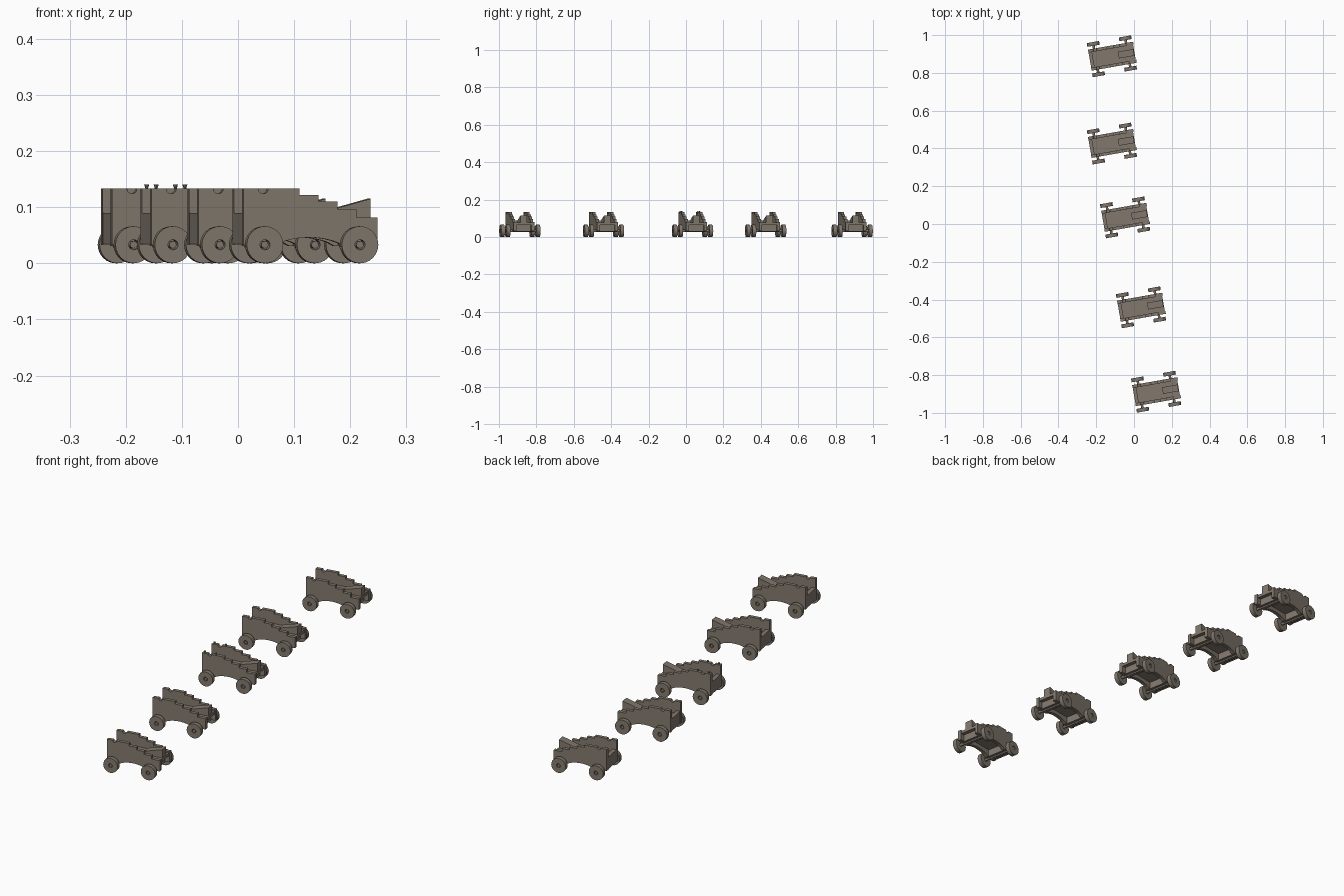
import bpy, bmesh, math
from mathutils import Matrix

if "Cube" in bpy.data.objects:
    bpy.data.objects.remove(bpy.data.objects["Cube"])

wood = bpy.data.materials.new("weathered grey brown")
wood.diffuse_color = (0.225, 0.19, 0.155, 1)
wood.use_nodes = True
wood.node_tree.nodes["Principled BSDF"].inputs["Base Color"].default_value = wood.diffuse_color


def finish(bm, name):
    bmesh.ops.recalc_face_normals(bm, faces=bm.faces)
    me = bpy.data.meshes.new(name)
    bm.to_mesh(me)
    bm.free()
    me.materials.append(wood)
    return me


def slab(name, profile, y0, y1):
    """Extrude an x/z profile from y0 to y1."""
    bm = bmesh.new()
    f = bm.faces.new([bm.verts.new((x, y0, z)) for x, z in profile])
    ext = bmesh.ops.extrude_face_region(bm, geom=[f])["geom"]
    bmesh.ops.translate(bm, vec=(0, y1 - y0, 0),
                        verts=[v for v in ext if isinstance(v, bmesh.types.BMVert)])
    return finish(bm, name)


def box(name, x0, x1, y, z0, z1):
    return slab(name, [(x0, z0), (x1, z0), (x1, z1), (x0, z1)], -y, y)


def cone(name, r1, r2, depth, seg, mat=Matrix()):
    bm = bmesh.new()
    bmesh.ops.create_cone(bm, cap_ends=True, segments=seg, radius1=r1,
                          radius2=r2, depth=depth, matrix=mat)
    return finish(bm, name)


def wheel_mesh(outer, inner, thick, seg):
    """Flat disc wheel with a round hub hole, axis along y."""
    bm = bmesh.new()
    t = thick / 2
    section = [(inner, -t), (outer, -t), (outer, t), (inner, t)]
    rings = [[bm.verts.new((r * math.cos(a), y, r * math.sin(a))) for r, y in section]
             for a in (2 * math.pi * i / seg for i in range(seg))]
    for i in range(seg):
        a, b = rings[i], rings[(i + 1) % seg]
        for j in range(4):
            k = (j + 1) % 4
            bm.faces.new((a[j], a[k], b[k], b[j]))
    return finish(bm, "wheel")


# Cheek outline: arch below, steps to the rear, trunnion notch on top
HALF, THICK = 0.0565, 0.016
NOTCH = -0.083
outline = [(-0.119, 0.033)]
for i in range(13):
    u = -1 + i / 6
    outline.append((0.062 * u, 0.031 + 0.015 * (1 - u * u) ** 0.8))
outline += [(0.124, 0.033), (0.124, 0.082)]
for x, low, high in [(0.086, 0.082, 0.097), (0.051, 0.097, 0.110),
                     (0.017, 0.110, 0.122), (-0.0175, 0.122, 0.133)]:
    outline += [(x, low), (x, high)]
for i in range(9):
    a = math.pi * i / 8
    outline.append((NOTCH + 0.009 * math.cos(a), 0.133 - 0.009 * math.sin(a)))
outline.append((-0.119, 0.133))

INNER = HALF - THICK
lay_y = Matrix.Rotation(math.pi / 2, 4, 'X')
cheeks = [slab("cheek", outline, s * HALF, s * INNER) for s in (-1, 1)]
bed = box("bed", -0.117, 0.121, INNER, 0.064, 0.077)
transom = box("front_transom", -0.1185, -0.100, INNER, 0.035, 0.090)
quoin = slab("quoin_wedge", [(0.035, 0.077), (0.118, 0.077), (0.118, 0.115),
                             (0.035, 0.092)], -0.018, 0.018)
beam = box("axle_beam", -0.017, 0.017, 0.055, 0.031, 0.064)
axle = cone("axle", 0.0065, 0.0065, 0.180, 12, lay_y)
wheel = wheel_mesh(0.033, 0.009, 0.020, 24)
peg = cone("peg", 0.002, 0.0045, 0.008, 8)


def add(mesh, base, pos=(0, 0, 0)):
    ob = bpy.data.objects.new(mesh.name, mesh)
    ob.matrix_world = base @ Matrix.Translation(pos)
    bpy.context.collection.objects.link(ob)


# Five carriages in a staggered line, all turned ten degrees
places = [(-0.117, 0.888), (-0.117, 0.426), (-0.047, 0.035),
          (0.037, -0.441), (0.117, -0.888)]
for n, (px, py) in enumerate(places):
    base = Matrix.Translation((px, py, 0)) @ Matrix.Rotation(math.radians(10), 4, 'Z')
    for mesh in cheeks + [bed, transom, quoin]:
        add(mesh, base)
    for x in (-0.086, 0.086):
        add(beam, base, (x, 0, 0))
        add(axle, base, (x, 0, 0.033))
        for y in (-0.0815, 0.0815):
            add(wheel, base, (x, y, 0.033))
    # Only the middle carriage carries trunnion pegs
    if n == 2:
        for x in (NOTCH - 0.026, NOTCH + 0.026):
            for y in (-HALF + THICK / 2, HALF - THICK / 2):
                add(peg, base, (x, y, 0.136))
